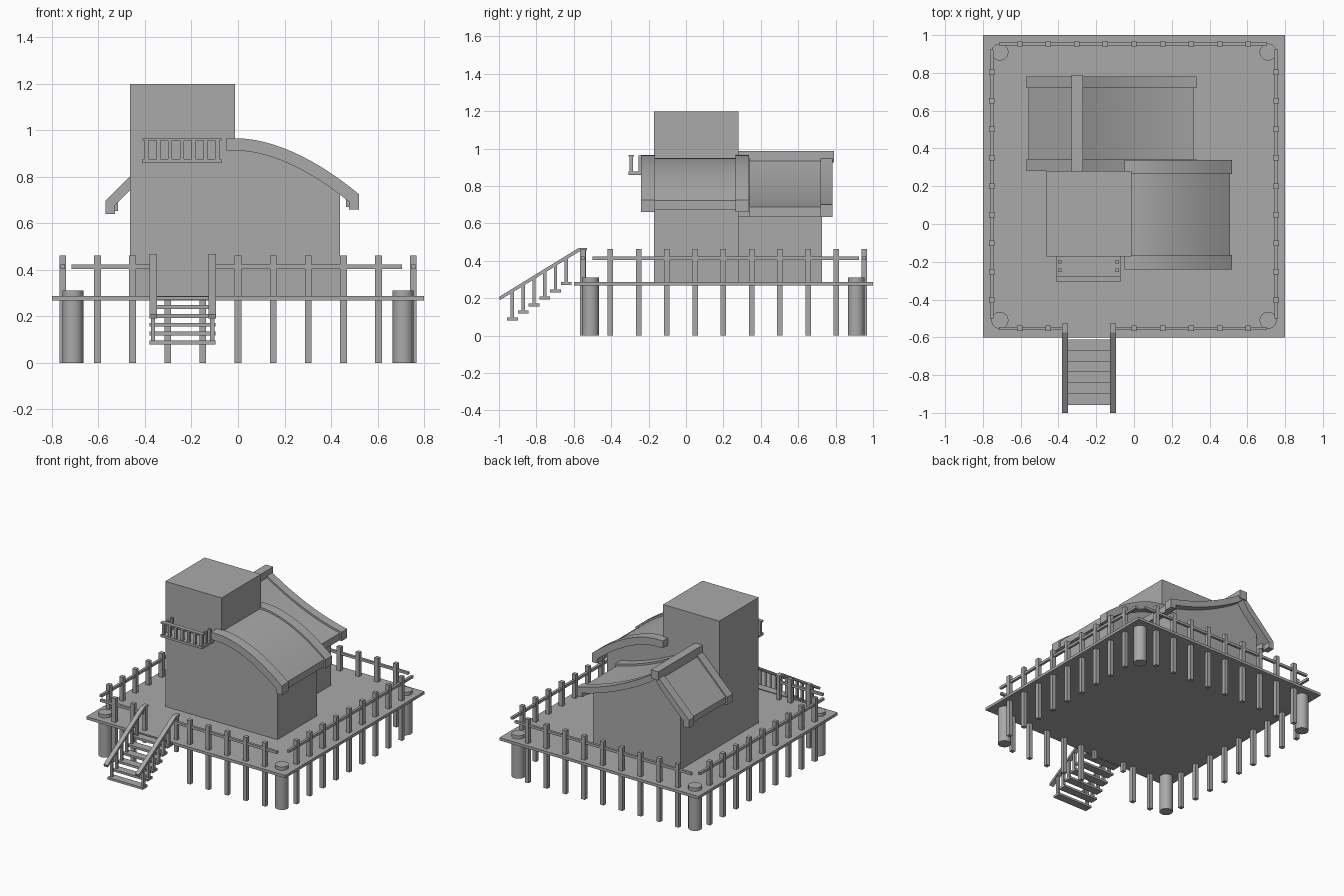
import bpy, bmesh, math

if "Cube" in bpy.data.objects:
    bpy.data.objects.remove(bpy.data.objects["Cube"])

mat = bpy.data.materials.new("plain grey")
mat.diffuse_color = (0.4, 0.4, 0.4, 1)
mat.use_nodes = True
mat.node_tree.nodes["Principled BSDF"].inputs["Base Color"].default_value = mat.diffuse_color


def finish(name, bm, smooth=False):
    bmesh.ops.recalc_face_normals(bm, faces=bm.faces[:])
    me = bpy.data.meshes.new(name)
    bm.to_mesh(me)
    bm.free()
    me.materials.append(mat)
    ob = bpy.data.objects.new(name, me)
    bpy.context.collection.objects.link(ob)
    if smooth:
        bpy.ops.object.select_all(action='DESELECT')
        ob.select_set(True)
        bpy.context.view_layer.objects.active = ob
        bpy.ops.object.shade_smooth_by_angle(angle=math.radians(30))
    return ob


def add_box(bm, x0, x1, y0, y1, z0, z1):
    vs = bmesh.ops.create_cube(bm, size=1)['verts']
    for v in vs:
        v.co = ((x0 + x1) / 2 + v.co.x * (x1 - x0),
                (y0 + y1) / 2 + v.co.y * (y1 - y0),
                (z0 + z1) / 2 + v.co.z * (z1 - z0))


def boxes(name, dims):
    bm = bmesh.new()
    for d in dims:
        add_box(bm, *d)
    return finish(name, bm)


def prism(name, pts, lo, hi, axis='y', smooth=False):
    """Extrude a closed profile (x,z along y, or y,z along x)."""
    bm = bmesh.new()
    place = (lambda p, d: (p[0], d, p[1])) if axis == 'y' else (lambda p, d: (d, p[0], p[1]))
    face = bm.faces.new([bm.verts.new(place(p, lo)) for p in pts])
    ext = bmesh.ops.extrude_face_region(bm, geom=[face])['geom']
    for v in ext:
        if isinstance(v, bmesh.types.BMVert):
            v.co[1 if axis == 'y' else 0] = hi
    return finish(name, bm, smooth)


def roof_band(name, f, xs, t, lips, lo, hi, drop=0):
    """Roof strip following f(x), with a hanging lip at the chosen ends."""
    def under(x):
        s = (f(x + 0.002) - f(x - 0.002)) / 0.004
        return f(x) - drop - t * math.sqrt(1 + s * s)
    a, b, w = xs[0], xs[-1], 0.042
    top = [(x, f(x) - drop) for x in xs]
    low = []
    if 'right' in lips:
        zr = f(b) - 0.065
        low += [(b, zr), (b - w, zr), (b - w, under(b - w))]
    else:
        low.append((b, under(b)))
    low += [(x, under(x)) for x in reversed(xs[1:-1]) if a + w < x < b - w]
    if 'left' in lips:
        zl = f(a) - 0.057
        low += [(a + w, under(a + w)), (a + w, zl), (a, zl)]
    else:
        low.append((a, under(a)))
    return prism(name, top + low, lo, hi, smooth=True)


def span(a, b, n):
    return [a + (b - a) * i / n for i in range(n + 1)]


# Deck and round corner piles
CY = 0.2
boxes("deck", [(-0.8, 0.8, -0.6, 1.0, 0.268, 0.288)])
bm = bmesh.new()
for sx in (-1, 1):
    for sy in (-1, 1):
        vs = bmesh.ops.create_cone(bm, cap_ends=True, segments=32, radius1=0.045,
                                   radius2=0.045, depth=0.312)['verts']
        bmesh.ops.translate(bm, verts=vs, vec=(sx * 0.71, CY + sy * 0.71, 0.156))
finish("corner_piles", bm, True)

# Square posts running from the ground to the railing
h, e = 0.0145, 0.753
posts = []
for i in range(-4, 5):
    c = i * 0.151
    spots = [(-e, CY + c), (e, CY + c), (c, CY + e)]
    if i not in (-2, -1):               # gap for the stairs
        spots.append((c, CY - e))
    posts += [(x - h, x + h, y - h, y + h, 0, 0.462) for x, y in spots]
boxes("railing_posts", posts)

# Railing bars
r, z0, z1 = 0.009, 0.404, 0.422
boxes("railing_bars", [
    (-e - r, -e + r, -0.5, 0.925, z0, z1),
    (e - r, e + r, -0.5, 0.925, z0, z1),
    (-0.715, 0.705, CY + e - r, CY + e + r, z0, z1),
    (-0.715, -0.365, CY - e - r, CY - e + r, z0, z1),
    (-0.11, 0.705, CY - e - r, CY - e + r, z0, z1)])

# Stairs: treads, balusters, newels and sloped handrails
treads, balusters = [], []
for i in range(6):
    y, z = -0.957 + i * 0.0575, 0.08 + i * 0.038
    treads.append((-0.38, -0.097, y, y + 0.058, z, z + 0.016))
    for x in (-0.365, -0.111):
        yc = y + 0.029
        balusters.append((x - 0.009, x + 0.009, yc - 0.009, yc + 0.009,
                          z, 0.2 + (yc + 1) * 0.61))
boxes("stair_treads", treads)
boxes("stair_balusters", balusters)
boxes("stair_newels", [(x - 0.012, x + 0.012, -0.56, -0.535, 0.2, 0.46)
                       for x in (-0.365, -0.111)])
rail = [(-1.0, 0.207), (-0.575, 0.468), (-0.528, 0.468), (-0.528, 0.455),
        (-0.57, 0.45), (-0.995, 0.19)]
for side, x in (("left", -0.365), ("right", -0.111)):
    prism("handrail_" + side, rail, x - 0.016, x + 0.016, axis='x')


# Roof height curves
def front_roof(x):
    return 0.965 - 0.24 * (max(x, 0) / 0.52) ** 1.79


def back_roof(x):
    if x < -0.3:
        return 0.967 + (x + 0.3)
    u = (x + 0.3) / 0.63
    return 0.967 - 0.267 * u - 0.14 * u * (1 - u)


# Tower and the two wings, whose tops follow the roofs
boxes("tower", [(-0.464, -0.012, -0.172, 0.28, 0.28, 1.198)])
xs = span(-0.1, 0.438, 12)
prism("front_wing", [(-0.1, 0.28)] + [(x, front_roof(x) - 0.04) for x in xs] + [(0.438, 0.28)],
      -0.172, 0.28)
xs = [-0.464] + span(-0.3, 0.24, 10)
prism("back_wing", [(-0.464, 0.28)] + [(x, back_roof(x) - 0.04) for x in xs] + [(0.24, 0.28)],
      0.27, 0.728)

# Front roof: curved slab between two raised edge trims
roof_band("front_roof_slab", front_roof, span(-0.015, 0.507, 14), 0.035, ['right'], -0.17, 0.27, 0.014)
for tag, lo, hi in (("front", -0.24, -0.165), ("back", 0.265, 0.338)):
    roof_band("front_roof_trim_" + tag, front_roof, span(-0.05, 0.52, 14), 0.053, ['right'], lo, hi)

# Back roof: straight left slope, sagging right slope, trims and ridge beam
both = ['left', 'right']
roof_band("back_roof_slab", back_roof, span(-0.558, -0.3, 6) + span(-0.3, 0.315, 14)[1:],
          0.03, both, 0.33, 0.73, 0.014)
for tag, lo, hi in (("front", 0.28, 0.343), ("back", 0.72, 0.782)):
    roof_band("back_roof_trim_" + tag, back_roof, span(-0.57, -0.3, 6) + span(-0.3, 0.33, 14)[1:],
              0.043, both, lo, hi)
boxes("ridge_beam", [(-0.33, -0.27, 0.28, 0.79, 0.925, 0.988)])

# Balcony on the tower front
boxes("balcony_floor", [(-0.41, -0.072, -0.307, -0.165, 0.86, 0.877)])
boxes("balcony_rail", [(-0.41, -0.072, -0.307, -0.277, 0.957, 0.967)])
b = 0.009
spots = [(x, -0.292) for x in span(-0.393, -0.089, 6)]
spots += [(x, y) for x in (-0.393, -0.089) for y in (-0.245, -0.2)]
boxes("balcony_balusters", [(x - b, x + b, y - b, y + b, 0.87, 0.962) for x, y in spots])
